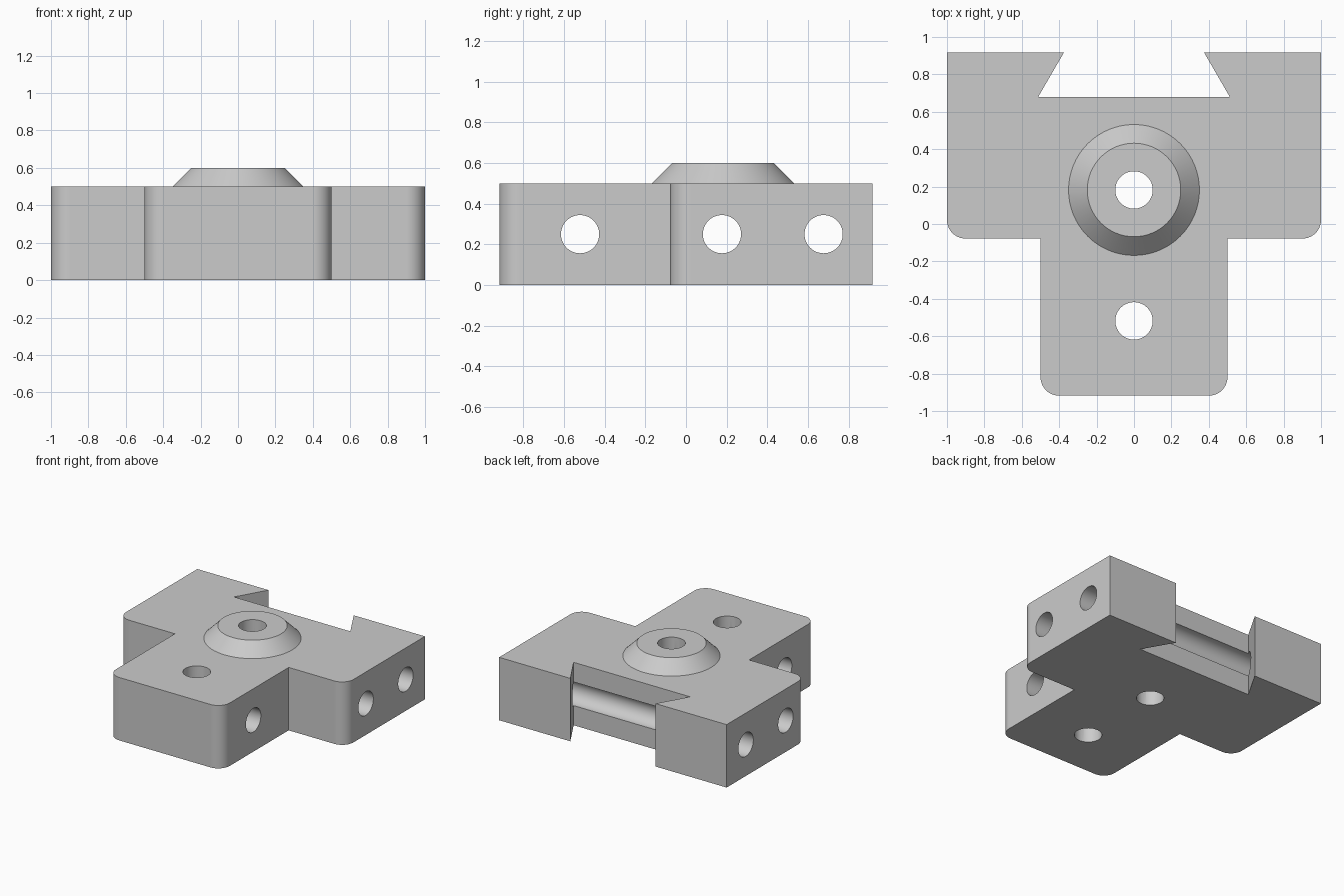
import bpy
import bmesh
from math import radians, sin, cos, pi
from mathutils import Matrix, Vector

if "Cube" in bpy.data.objects:
    bpy.data.objects.remove(bpy.data.objects["Cube"], do_unlink=True)

# Main dimensions
HEIGHT = 0.5
BACK, FRONT, STEP = 0.918, -0.918, -0.078
SLOT_FLOOR = 0.68
FILLET = 0.1
BOSS_Y, FRONT_HOLE_Y = 0.182, -0.518

grey = bpy.data.materials.new("plain_grey")
grey.use_nodes = True
colour = (0.6, 0.6, 0.6, 1)
grey.diffuse_color = colour
grey.node_tree.nodes["Principled BSDF"].inputs["Base Color"].default_value = colour


def make_object(name, bm):
    bmesh.ops.recalc_face_normals(bm, faces=bm.faces)
    mesh = bpy.data.meshes.new(name)
    bm.to_mesh(mesh)
    bm.free()
    mesh.materials.append(grey)
    obj = bpy.data.objects.new(name, mesh)
    bpy.context.collection.objects.link(obj)
    return obj


def rounded_corner(x, y, steps=12):
    """Quarter arc from the front edge round to the left side."""
    cx, cy = x - FILLET, y + FILLET
    angles = [-pi / 2 + pi / 2 * i / steps for i in range(steps + 1)]
    return [(cx + FILLET * cos(a), cy + FILLET * sin(a)) for a in angles]


def cone(name, r1, r2, depth, matrix):
    bm = bmesh.new()
    bmesh.ops.create_cone(bm, cap_ends=True, segments=64, radius1=r1,
                          radius2=r2, depth=depth, matrix=matrix)
    return make_object(name, bm)


def combine(target, other, operation):
    mod = target.modifiers.new(other.name, 'BOOLEAN')
    mod.operation = operation
    mod.solver = 'EXACT'
    mod.object = other
    bpy.ops.object.modifier_apply(modifier=mod.name)
    bpy.data.objects.remove(other, do_unlink=True)


# T-shaped block: half outline, mirrored, with the dovetail slot at the back
half = rounded_corner(0.5, FRONT) + [(0.5, STEP)] + rounded_corner(1, STEP)
half += [(1, BACK), (0.374, BACK), (0.512, SLOT_FLOOR)]
outline = half + [(-x, y) for x, y in reversed(half)]
bm = bmesh.new()
base = bm.faces.new([bm.verts.new((x, y, 0)) for x, y in outline])
top = bmesh.ops.extrude_face_region(bm, geom=[base])["geom"]
bmesh.ops.translate(bm, vec=Vector((0, 0, HEIGHT)),
                    verts=[g for g in top if isinstance(g, bmesh.types.BMVert)])
block = make_object("dovetail_block", bm)
bpy.ops.object.select_all(action='DESELECT')
block.select_set(True)
bpy.context.view_layer.objects.active = block

# Tapered boss, its foot sunk into the block
boss = cone("boss", 0.4, 0.25, 0.15, Matrix.Translation((0, BOSS_Y, 0.525)))
combine(block, boss, 'UNION')

# Upright through holes
for y in (FRONT_HOLE_Y, BOSS_Y):
    drill = cone("upright_hole", 0.1, 0.1, 2, Matrix.Translation((0, y, 0.3)))
    combine(block, drill, 'DIFFERENCE')

# Sideways through holes; the rear one grooves the slot floor
for y in (FRONT_HOLE_Y - 0.003, BOSS_Y - 0.005, SLOT_FLOOR - 0.003):
    turn = Matrix.Translation((0, y, 0.25)) @ Matrix.Rotation(pi / 2, 4, 'Y')
    drill = cone("sideways_hole", 0.094, 0.094, 3, turn)
    combine(block, drill, 'DIFFERENCE')

# Smooth the round surfaces, keep the edges crisp
bpy.ops.object.shade_smooth_by_angle(angle=radians(30))
weighted = block.modifiers.new("flat_face_normals", 'WEIGHTED_NORMAL')
weighted.keep_sharp = True
